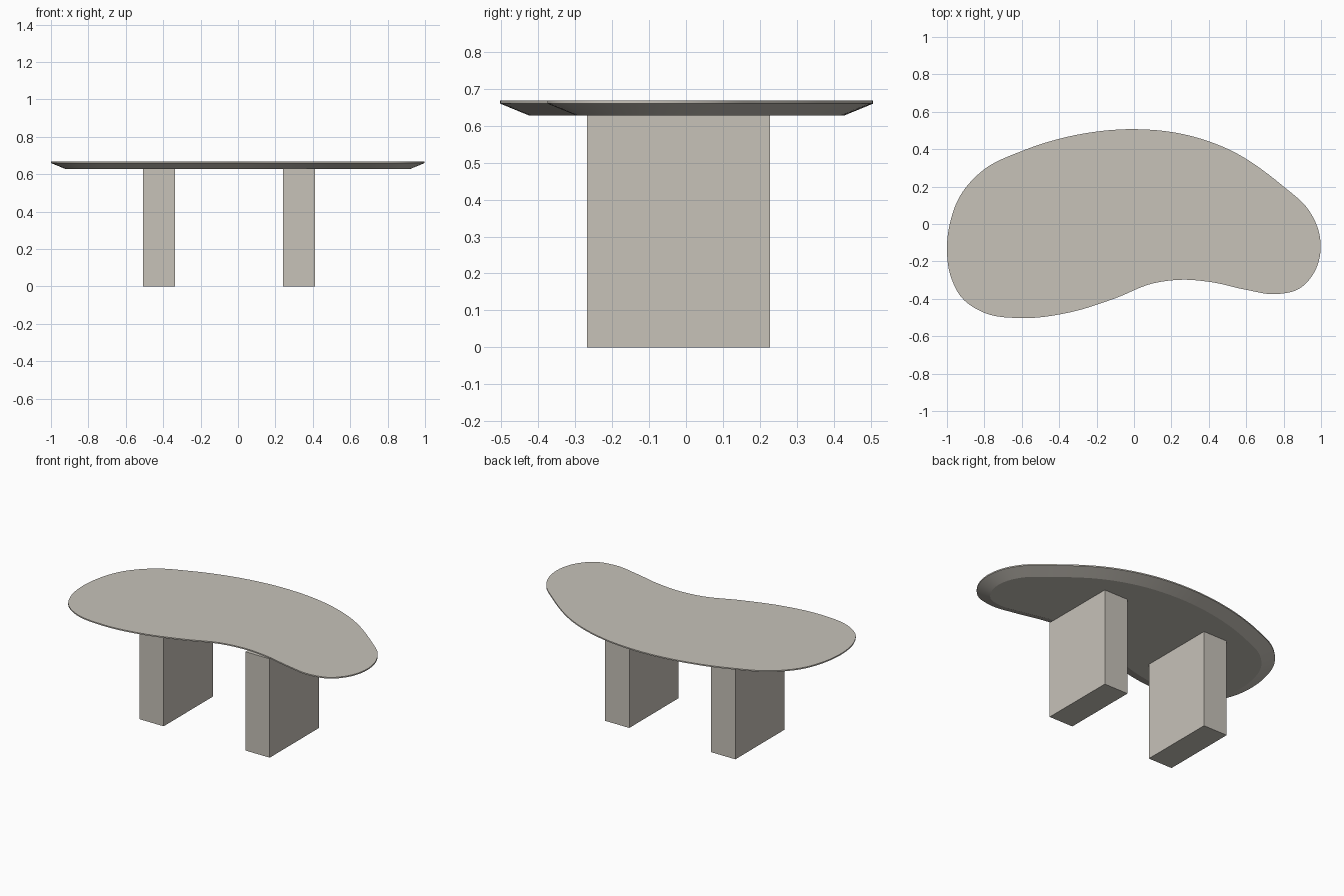
import bpy, bmesh, math
from mathutils import Vector

if "Cube" in bpy.data.objects:
    bpy.data.objects.remove(bpy.data.objects["Cube"])

mat = bpy.data.materials.new("warm stone grey")
mat.diffuse_color = (0.57, 0.54, 0.485, 1)
mat.use_nodes = True
mat.node_tree.nodes["Principled BSDF"].inputs["Base Color"].default_value = mat.diffuse_color


def add_object(name, bm):
    bmesh.ops.recalc_face_normals(bm, faces=bm.faces)
    mesh = bpy.data.meshes.new(name)
    bm.to_mesh(mesh)
    bm.free()
    mesh.materials.append(mat)
    ob = bpy.data.objects.new(name, mesh)
    bpy.context.collection.objects.link(ob)
    return ob


def closed_spline(pts, steps):
    """Smooth closed curve through the points, with chord-based tangents."""
    n = len(pts)
    p = [Vector(q) for q in pts]
    d = [(p[(i + 1) % n] - p[i]).length for i in range(n)]
    tan = []
    for i in range(n):
        a, b = d[i - 1], d[i]
        va, vb = (p[i] - p[i - 1]) / a, (p[(i + 1) % n] - p[i]) / b
        tan.append((va * b + vb * a) / (a + b))
    out = []
    for i in range(n):
        j = (i + 1) % n
        for k in range(steps):
            t = k / steps
            out.append(p[i] * (2*t**3 - 3*t**2 + 1) + tan[i] * d[i] * (t**3 - 2*t**2 + t)
                       + p[j] * (3*t**2 - 2*t**3) + tan[j] * d[i] * (t**3 - t**2))
    return out


# Kidney-shaped outline, clockwise from the left end
outline = closed_spline([
    (-1.0, -0.15), (-0.985, 0.0), (-0.93, 0.15), (-0.8, 0.293), (-0.6, 0.39),
    (-0.3, 0.478), (0, 0.507), (0.25, 0.483), (0.5, 0.402), (0.8, 0.2),
    (0.93, 0.08), (0.985, -0.03), (0.997, -0.15), (0.96, -0.265), (0.885, -0.345),
    (0.76, -0.375), (0.6, -0.352), (0.42, -0.312), (0.26, -0.298), (0.1, -0.318),
    (-0.1, -0.397), (-0.35, -0.474), (-0.61, -0.503), (-0.8, -0.475),
    (-0.92, -0.395), (-0.98, -0.28)], 7)

# Table top: thin vertical lip above a wide undercut bevel
n = len(outline)
inset = []
for i in range(n):
    t = (outline[(i + 1) % n] - outline[i - 1]).normalized()
    inset.append(outline[i] + Vector((t.y, -t.x)) * 0.078)
bm = bmesh.new()
rings = [[bm.verts.new((q.x, q.y, z)) for q in loop]
         for loop, z in ((outline, 0.668), (outline, 0.66), (inset, 0.628))]
for r0, r1 in zip(rings, rings[1:]):
    for i in range(n):
        j = (i + 1) % n
        bm.faces.new((r0[i], r0[j], r1[j], r1[i]))
bm.faces.new(rings[0])
bm.faces.new(rings[-1])
top = add_object("table_top", bm)
bpy.context.view_layer.objects.active = top
top.select_set(True)
bpy.ops.object.shade_smooth_by_angle(angle=math.radians(15))
top.select_set(False)

# Two slab legs
for name, x in (("left_leg", -0.4225), ("right_leg", 0.326)):
    bm = bmesh.new()
    bmesh.ops.create_cube(bm, size=1)
    bmesh.ops.scale(bm, vec=(0.171, 0.496, 0.63), verts=bm.verts)
    bmesh.ops.translate(bm, vec=(x, -0.02, 0.315), verts=bm.verts)
    add_object(name, bm)
